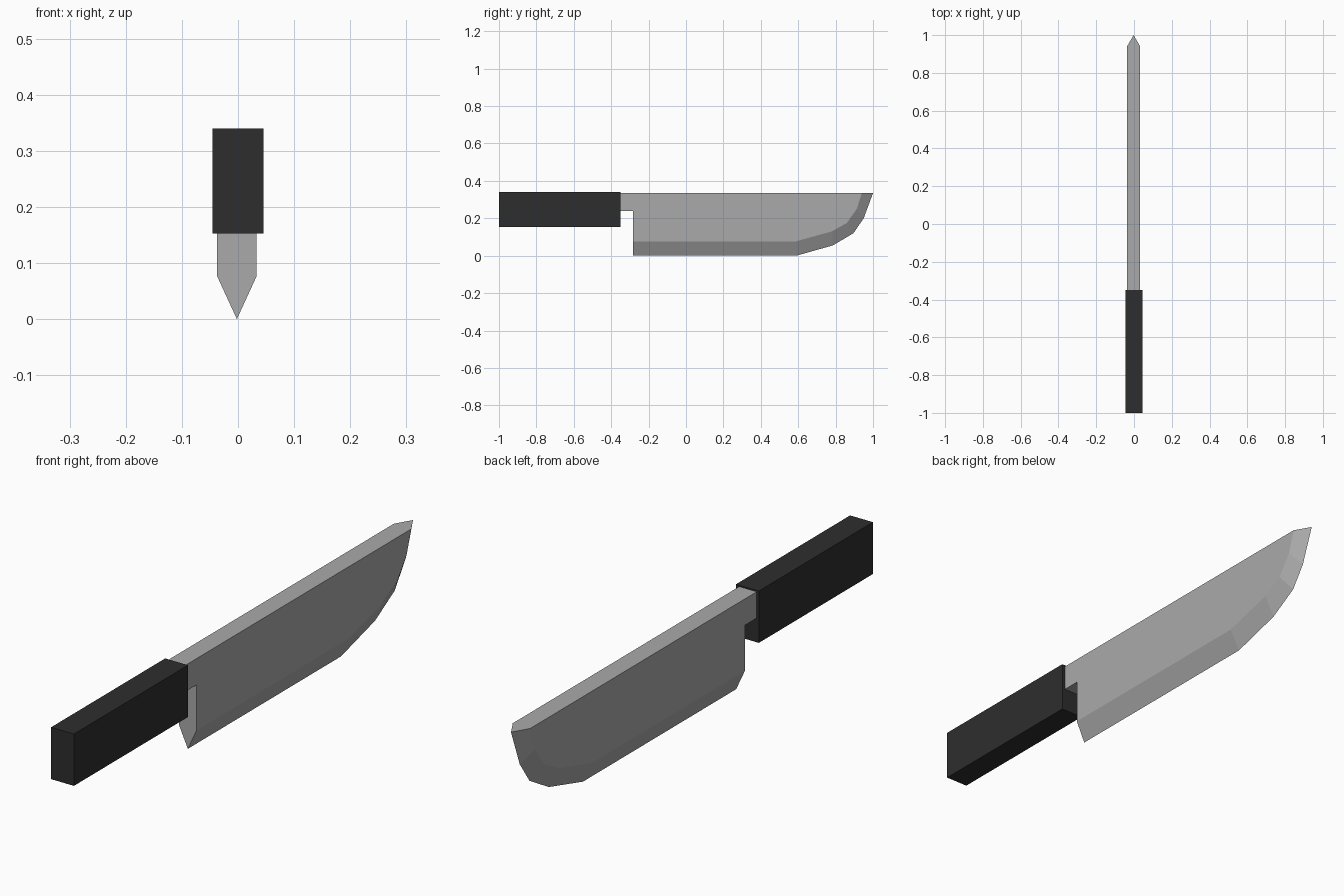
import bpy, bmesh

if "Cube" in bpy.data.objects:
    bpy.data.objects.remove(bpy.data.objects["Cube"])


def material(name, rgb):
    m = bpy.data.materials.new(name)
    m.diffuse_color = (*rgb, 1)
    m.use_nodes = True
    m.node_tree.nodes["Principled BSDF"].inputs["Base Color"].default_value = m.diffuse_color
    return m


def finish(name, bm, mat):
    bmesh.ops.recalc_face_normals(bm, faces=bm.faces)
    me = bpy.data.meshes.new(name)
    bm.to_mesh(me)
    bm.free()
    me.materials.append(mat)
    ob = bpy.data.objects.new(name, me)
    bpy.context.collection.objects.link(ob)
    return ob


steel = material("steel grey", (0.40, 0.40, 0.40))
black = material("handle black", (0.027, 0.027, 0.027))

# Handle: plain block
bm = bmesh.new()
bmesh.ops.create_cube(bm, size=1)
for v in bm.verts:
    v.co = (v.co.x * 0.091, v.co.y * 0.65 - 0.675, v.co.z * 0.187 + 0.2465)
finish("handle", bm, black)

# Blade: flat sides (y, z) with neck, ground down to a central cutting edge
CX, HALF = -0.002, 0.035
neck = [(-0.37, 0.335), (-0.37, 0.24), (-0.283, 0.24)]
shoulder = [(-0.283, 0.076), (0.585, 0.076), (0.78, 0.13),
            (0.86, 0.175), (0.913, 0.25), (0.94, 0.335)]
edge = [(-0.283, 0.0), (0.59, 0.0), (0.785, 0.055),
        (0.895, 0.12), (0.95, 0.2), (1.0, 0.335)]

bm = bmesh.new()
keen = [bm.verts.new((CX, y, z)) for y, z in edge]
sides = []
for s in (-1, 1):
    ring = [bm.verts.new((CX + s * HALF, y, z)) for y, z in neck + shoulder]
    bm.faces.new(ring)
    # ground bevel strip
    low = ring[len(neck):]
    for i in range(len(low) - 1):
        bm.faces.new((low[i], low[i + 1], keen[i + 1], keen[i]))
    sides.append(ring)
a, b = sides
# neck end, neck underside, heel, spine
for i in range(3):
    bm.faces.new((a[i], a[i + 1], b[i + 1], b[i]))
bm.faces.new((a[3], keen[0], b[3]))
bm.faces.new((a[0], a[-1], keen[-1], b[-1], b[0]))
finish("blade", bm, steel)
